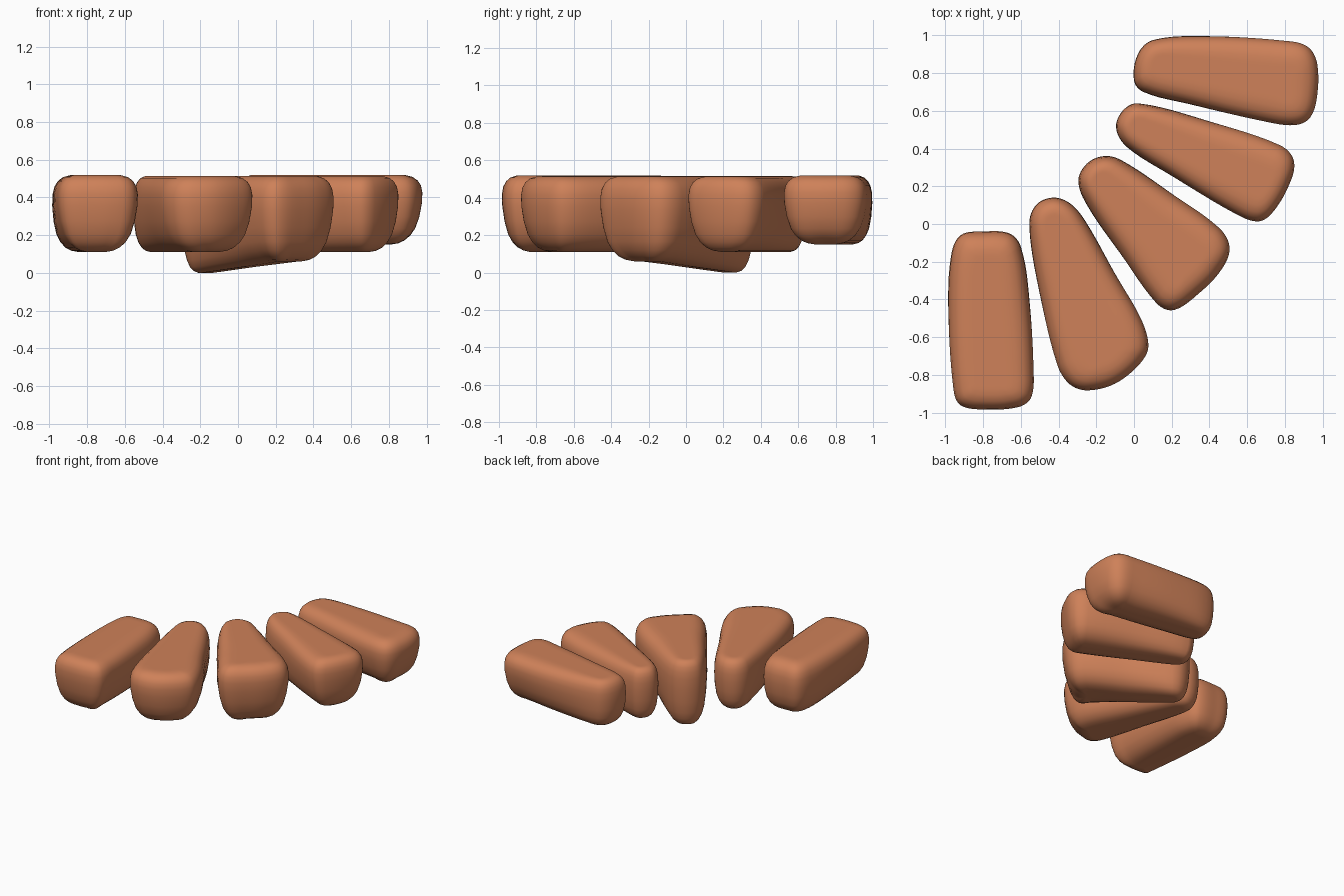
import bpy
import bmesh
from mathutils import Vector
from mathutils.geometry import interpolate_bezier, intersect_point_line

cube = bpy.data.objects.get("Cube")
if cube:
    bpy.data.objects.remove(cube, do_unlink=True)

clay = bpy.data.materials.new("terracotta")
clay.use_nodes = True
colour = (0.62, 0.22, 0.10, 1)
clay.diffuse_color = colour
clay.node_tree.nodes["Principled BSDF"].inputs["Base Color"].default_value = colour

# Side profile from underside to top: height fraction and inset from the outline
PROFILE = [(0, .18), (0, .16), (.02, .11), (.06, .075), (.13, .045), (.23, .022),
           (.4, .006), (.6, 0), (.75, .004), (.85, .016), (.92, .036),
           (.97, .065), (.995, .105), (1, .14), (1, .16)]
LEAN = .04
STEPS = 6


def smooth_outline(points):
    """Closed curve through the points, with tangents scaled to each span."""
    points = [Vector((x, y, 0)) for x, y in points]
    count = len(points)
    tangents = [(points[(i + 1) % count] - points[i - 1]).normalized()
                for i in range(count)]
    outline = []
    for i in range(count):
        j = (i + 1) % count
        handle = (points[j] - points[i]).length / 3
        outline += interpolate_bezier(points[i], points[i] + tangents[i] * handle,
                                      points[j] - tangents[j] * handle, points[j],
                                      STEPS + 1)[:-1]
    return outline


def stone(name, inner, outer, floor_inner, floor_outer, top, plan):
    """Pebble-edged wedge: insets its outline towards the inner-outer spine."""
    inner, outer = Vector((*inner, 0)), Vector((*outer, 0))
    outline = smooth_outline(plan)
    bm = bmesh.new()
    rings = []
    for height, inset in PROFILE:
        ring = []
        for p in outline:
            along = min(max(intersect_point_line(p, inner, outer)[1], 0), 1)
            spine = inner.lerp(outer, along)
            # The outer end leans inwards towards the underside
            pull = inset + LEAN * along * (1 - height)
            v = p.lerp(spine, pull / max((spine - p).length, .23))
            floor = floor_inner + (floor_outer - floor_inner) * along
            v.z = floor + (top - floor) * height
            ring.append(bm.verts.new(v))
        rings.append(ring)
    for low, high in zip(rings, rings[1:]):
        for i in range(len(low)):
            bm.faces.new((low[i - 1], low[i], high[i], high[i - 1]))
    bm.faces.new(rings[0])
    bm.faces.new(rings[-1])
    bmesh.ops.recalc_face_normals(bm, faces=bm.faces)
    mesh = bpy.data.meshes.new(name)
    bm.to_mesh(mesh)
    bm.free()
    mesh.materials.append(clay)
    mesh.shade_smooth()
    bpy.context.collection.objects.link(bpy.data.objects.new(name, mesh))


# Fan of five stones, from the right end round to the back
stone("right_end_stone", (-.78, -.25), (-.76, -.8), .11, .11, .52,
      [(-.8, -.04), (-.66, -.05), (-.6, -.12), (-.55, -.4), (-.52, -.75), (-.53, -.92),
       (-.6, -.98), (-.8, -.995), (-.93, -.97), (-.97, -.88), (-.99, -.5),
       (-.97, -.17), (-.92, -.06)])
stone("right_wedge_stone", (-.42, 0), (-.16, -.66), .11, .11, .515,
      [(-.43, .14), (-.34, .11), (-.26, .02), (-.1, -.25), (.05, -.5), (.09, -.65),
       (.04, -.75), (-.1, -.86), (-.25, -.895), (-.35, -.86), (-.42, -.75),
       (-.51, -.35), (-.555, 0), (-.52, .1)])
stone("middle_keystone", (-.17, .23), (.25, -.2), 0, .06, .515,
      [(-.16, .36), (-.07, .34), (.2, .17), (.46, -.01), (.52, -.12), (.48, -.24),
       (.36, -.37), (.21, -.47), (.11, -.43), (-.08, -.16), (-.25, .1),
       (-.295, .23), (-.25, .32)])
stone("left_wedge_stone", (.03, .52), (.66, .22), .11, .11, .515,
      [(.02, .64), (.4, .55), (.78, .43), (.86, .34), (.83, .2), (.73, .04), (.65, 0),
       (.52, .05), (.2, .25), (-.04, .41), (-.095, .51), (-.06, .6)])
stone("left_end_stone", (.15, .85), (.76, .75), .15, .15, .52,
      [(.4, 1), (.8, .985), (.93, .95), (.985, .85), (.98, .65), (.93, .54), (.83, .51),
       (.65, .54), (.3, .63), (.05, .7), (0, .76), (.02, .9), (.1, .975)])
